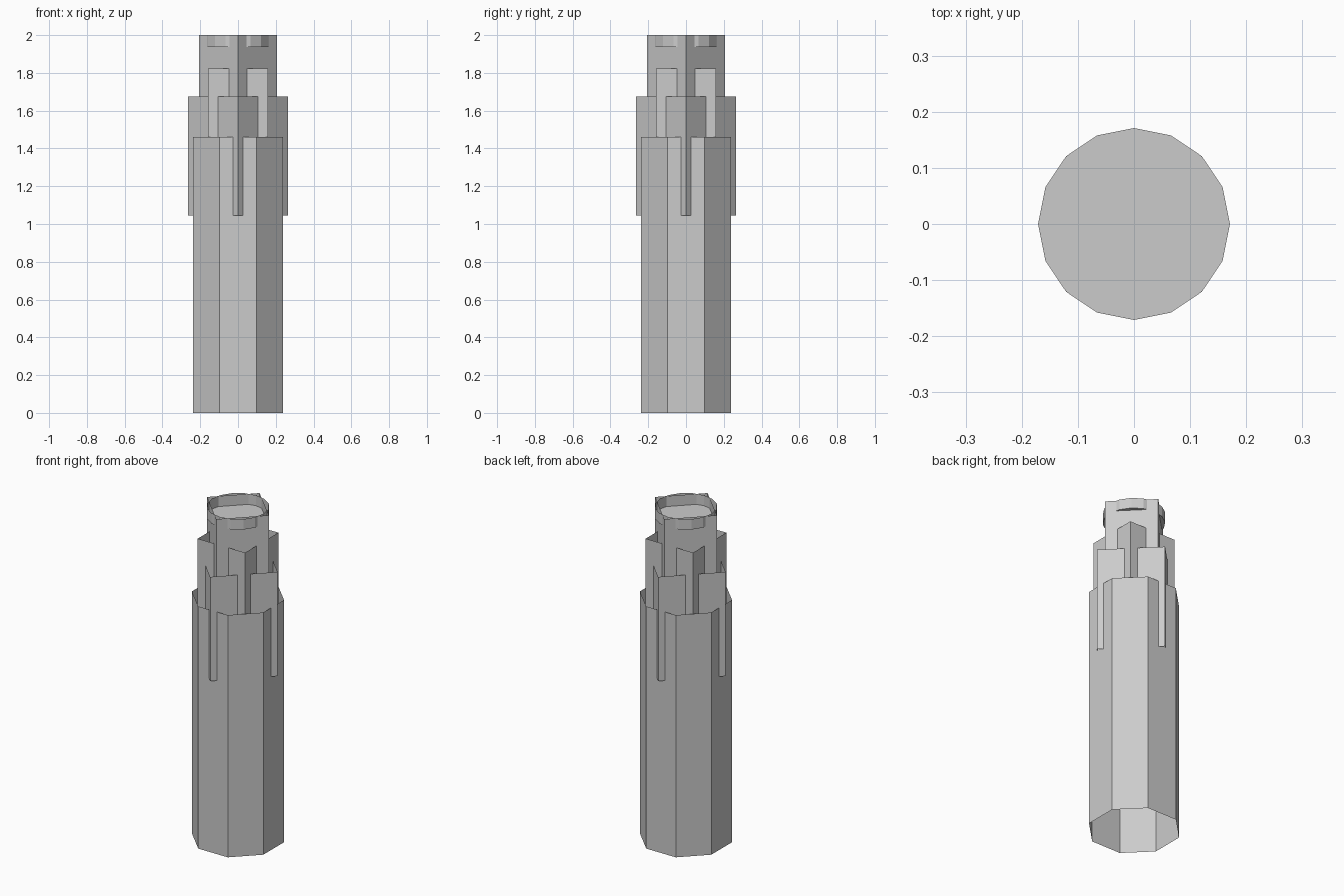
import bpy, bmesh
from math import pi, cos, sin

if "Cube" in bpy.data.objects:
    bpy.data.objects.remove(bpy.data.objects["Cube"])


def shell(name, sides, radius, z0, z1, turn=0.0, floor=False):
    """Open upright prism with flat walls; optional floor at its lower end."""
    bm = bmesh.new()
    angles = [turn + 2 * pi * i / sides for i in range(sides)]
    low, high = ([bm.verts.new((radius * cos(a), radius * sin(a), z)) for a in angles]
                 for z in (z0, z1))
    for i in range(sides):
        j = (i + 1) % sides
        bm.faces.new((low[i], low[j], high[j], high[i]))
    if floor:
        bm.faces.new(low)
    mesh = bpy.data.meshes.new(name)
    bm.to_mesh(mesh)
    bm.free()
    obj = bpy.data.objects.new(name, mesh)
    bpy.context.collection.objects.link(obj)
    return obj


# Tall eight-sided main shaft, open at both ends
shell("main_shaft", 8, 0.238 / cos(pi / 8), 0.0, 1.46, pi / 8)

# Nested square sleeves, each turned 45 degrees so the corners poke through
shell("lower_sleeve", 4, 0.264, 1.046, 1.674)
shell("middle_sleeve", 4, 0.158 * 2 ** 0.5, 1.25, 1.822, pi / 4)
shell("upper_sleeve", 4, 0.206, 1.45, 2.0)

# Shallow round cup at the top: rim plus recessed disc
shell("top_cup", 16, 0.171, 1.937, 2.0, floor=True)
